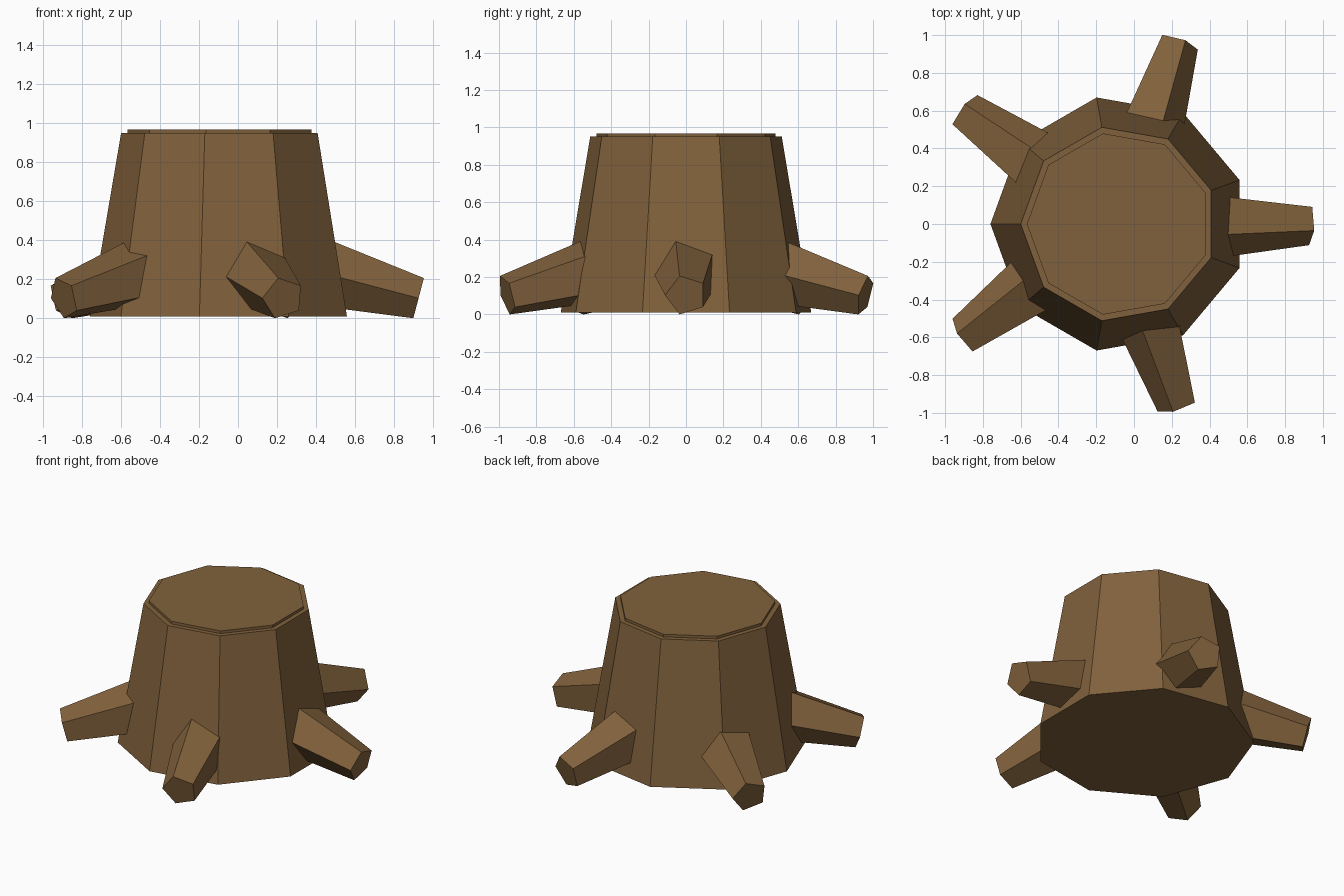
import bpy, bmesh, math
from mathutils import Vector

if "Cube" in bpy.data.objects:
    bpy.data.objects.remove(bpy.data.objects["Cube"])

CX = -0.08  # stump axis

bark = bpy.data.materials.new("brown bark")
bark.diffuse_color = (0.22, 0.12, 0.045, 1)
bark.use_nodes = True
bark.node_tree.nodes["Principled BSDF"].inputs["Base Color"].default_value = bark.diffuse_color


def frustum(name, start, end, r1, r2, sides, side_dir, up_dir, phase):
    """Flat-sided tapered prism between two points."""
    bm = bmesh.new()
    rings = []
    for centre, r in ((start, r1), (end, r2)):
        ring = []
        for i in range(sides):
            a = phase + 2 * math.pi * i / sides
            ring.append(bm.verts.new(centre + side_dir * (r * math.cos(a)) + up_dir * (r * math.sin(a))))
        rings.append(ring)
    low, high = rings
    for i in range(sides):
        j = (i + 1) % sides
        bm.faces.new((low[i], low[j], high[j], high[i]))
    bm.faces.new(low[::-1])
    bm.faces.new(high)
    bmesh.ops.recalc_face_normals(bm, faces=bm.faces)
    mesh = bpy.data.meshes.new(name)
    bm.to_mesh(mesh)
    bm.free()
    mesh.materials.append(bark)
    obj = bpy.data.objects.new(name, mesh)
    bpy.context.collection.objects.link(obj)
    return obj


X, Y = Vector((1, 0, 0)), Vector((0, 1, 0))

# Nine-sided trunk and the thin cut face on top
frustum("trunk", Vector((CX, 0, 0.01)), Vector((CX, 0, 0.95)), 0.68, 0.52, 9, X, Y, math.pi)
frustum("cut_top", Vector((CX, 0, 0.94)), Vector((CX, 0, 0.968)), 0.487, 0.487, 9, X, Y, math.pi)

# Five pentagonal roots sloping down and outwards
tilt = math.radians(14.7)
length = 0.52
for k in range(5):
    a = 2 * math.pi * k / 5
    out = Vector((math.cos(a), math.sin(a), 0))
    side = Vector((-math.sin(a), math.cos(a), 0))
    axis = out * math.cos(tilt) - Vector((0, 0, math.sin(tilt)))
    up = axis.cross(side)
    tip = Vector((CX, 0, 0.103)) + out * 1.007
    frustum(f"root_{k + 1}", tip - axis * length, tip, 0.112 + 0.135 * length, 0.112,
            5, side, up, math.pi)
